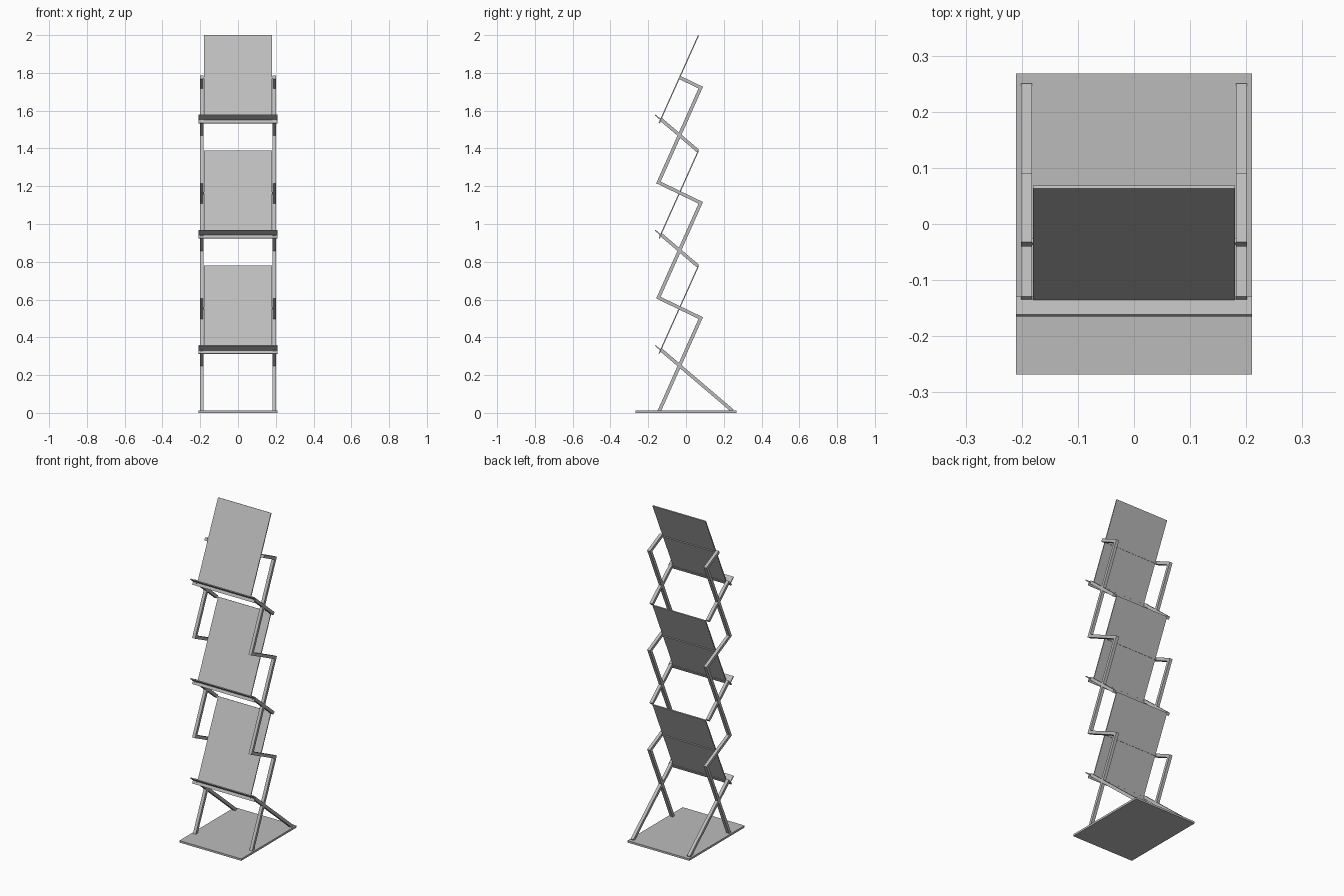
import bpy
import bmesh
from mathutils import Vector

cube = bpy.data.objects.get("Cube")
if cube:
    bpy.data.objects.remove(cube, do_unlink=True)

# One grey metal for the whole stand
metal = bpy.data.materials.new("grey_metal")
metal.use_nodes = True
GREY = (0.5, 0.5, 0.5, 1)
metal.diffuse_color = GREY
metal.node_tree.nodes["Principled BSDF"].inputs["Base Color"].default_value = GREY


def strip(name, path, thick, x0, x1):
    """Flat bar following a (y, z) path with mitred corners, spanning x0 to x1."""
    pts = [Vector(p) for p in path]
    dirs = [(b - a).normalized() for a, b in zip(pts, pts[1:])]
    normals = [Vector((-d.y, d.x)) for d in dirs]
    one, two = [], []
    for i, p in enumerate(pts):
        n0 = normals[max(i - 1, 0)]
        n1 = normals[min(i, len(normals) - 1)]
        mitre = (n0 + n1) / (1 + n0.dot(n1)) * thick / 2
        one.append(p + mitre)
        two.append(p - mitre)
    bm = bmesh.new()
    rings = [[bm.verts.new((x, q.x, q.y)) for x, q in
              ((x0, a), (x1, a), (x1, b), (x0, b))] for a, b in zip(one, two)]
    for r, s in zip(rings, rings[1:]):
        for k in range(4):
            j = (k + 1) % 4
            bm.faces.new((r[k], r[j], s[j], s[k]))
    bm.faces.new(rings[0])
    bm.faces.new(rings[-1])
    bmesh.ops.recalc_face_normals(bm, faces=bm.faces)
    mesh = bpy.data.meshes.new(name)
    bm.to_mesh(mesh)
    bm.free()
    mesh.materials.append(metal)
    obj = bpy.data.objects.new(name, mesh)
    bpy.context.collection.objects.link(obj)
    return obj


TIER = 0.61      # height of one tier
BAR = 0.018      # bar thickness
IN, OUT = 0.182, 0.201

# Base plate
strip("base_plate", [(-0.268, 0.006), (0.268, 0.006)], 0.012, -0.21, 0.21)

# Zigzag uprights, from the base to the back of the top panel
zigzag = [(-0.142, 0.009)]
for i in range(3):
    zigzag.append((0.078, 0.502 + i * TIER))
    zigzag.append((-0.146, 0.61 + i * TIER))
zigzag[-1] = (-0.036, 0.557 + 2 * TIER)

for side, a, b in (("left", IN, OUT), ("right", -OUT, -IN)):
    strip(side + "_zigzag_upright", zigzag, BAR, a, b)
    # Crossing braces: the lowest reaches the base, the rest meet the panel below
    for i in range(3):
        foot = (0.245, 0.012) if i == 0 else (0.062, 0.168 + i * TIER)
        strip(f"{side}_brace_{i + 1}", [foot, (-0.135, 0.336 + i * TIER)], BAR, a, b)

# Display panels with their ledges and rear rods
for i in range(3):
    h = i * TIER
    strip(f"panel_{i + 1}", [(-0.133, 0.335 + h), (0.066, 0.7785 + h)], 0.006, -0.18, 0.18)
    strip(f"ledge_{i + 1}", [(-0.163, 0.357 + h), (-0.133, 0.332 + h), (-0.142, 0.314 + h)],
          0.006, -0.21, 0.21)
    strip(f"rear_rod_{i + 1}", [(-0.036, 0.555 + h), (-0.028, 0.551 + h)], 0.008, -IN, IN)
